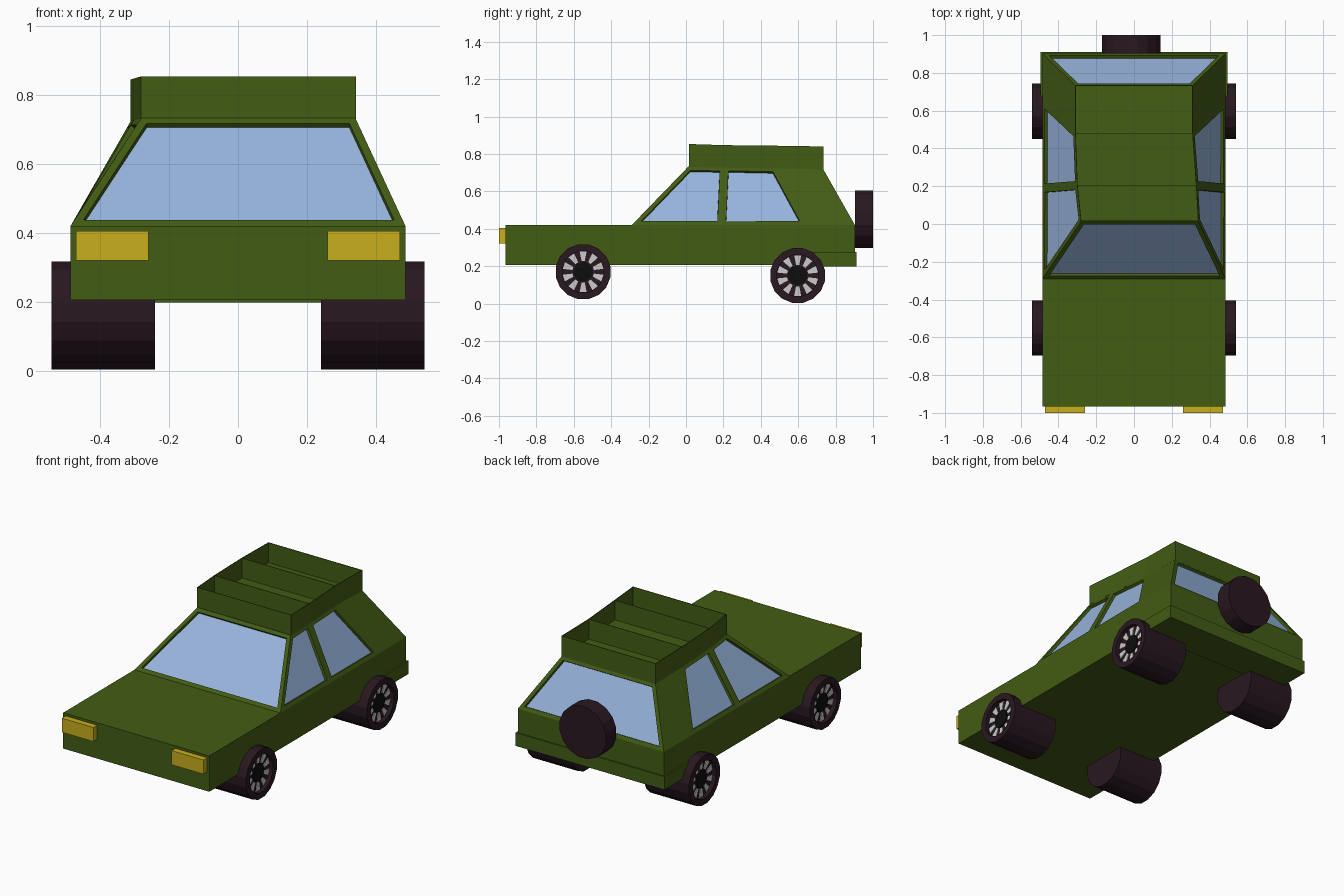
import bpy, bmesh
from math import cos, sin, pi

if "Cube" in bpy.data.objects:
    bpy.data.objects.remove(bpy.data.objects["Cube"])


def material(name, rgb):
    m = bpy.data.materials.new(name)
    m.diffuse_color = (*rgb, 1)
    m.use_nodes = True
    m.node_tree.nodes["Principled BSDF"].inputs["Base Color"].default_value = m.diffuse_color
    return m


GREEN = material("green_paint", (0.055, 0.107, 0.007))
GLASS = material("glass", (0.31, 0.46, 0.72))
YELLOW = material("lamp_yellow", (0.58, 0.43, 0.012))
RUBBER = material("rubber", (0.022, 0.009, 0.015))
SILVER = material("silver", (0.6, 0.6, 0.6))
BLACK = material("black", (0.004, 0.004, 0.004))


def finish(name, bm, mats, mirror=False, recalc=True):
    if recalc:
        bmesh.ops.recalc_face_normals(bm, faces=bm.faces)
    me = bpy.data.meshes.new(name)
    bm.to_mesh(me)
    bm.free()
    ob = bpy.data.objects.new(name, me)
    bpy.context.collection.objects.link(ob)
    for m in mats:
        me.materials.append(m)
    if mirror:
        ob.modifiers.new("mirror", 'MIRROR')
    return ob


def box(name, lo, hi, mat, mirror=False):
    bm = bmesh.new()
    for v in bmesh.ops.create_cube(bm, size=1)["verts"]:
        v.co = [lo[i] + (v.co[i] + 0.5) * (hi[i] - lo[i]) for i in range(3)]
    return finish(name, bm, [mat], mirror)


def lathe_x(bm, profile, y, z, n=16):
    """Revolve (x, radius) points about an axis along x, capping both ends."""
    rings = [[bm.verts.new((x, y + r * cos(2 * pi * (i + 0.5) / n),
                            z + r * sin(2 * pi * (i + 0.5) / n))) for i in range(n)]
             for x, r in profile]
    for a, b in zip(rings, rings[1:]):
        for i in range(n):
            j = (i + 1) % n
            bm.faces.new((a[i], a[j], b[j], b[i]))
    bm.faces.new(rings[0])
    bm.faces.new(rings[-1])


# Lower body, rear bumper band, headlights
box("lower_body", (-0.485, -0.965, 0.205), (0.485, 0.903, 0.42), GREEN)
box("rear_bumper", (-0.494, 0.68, 0.198), (0.494, 0.911, 0.277), GREEN)
box("headlight", (0.26, -1.0, 0.32), (0.47, -0.96, 0.405), YELLOW, mirror=True)

# Cabin: four stations (sill y, roof y, roof left x, roof right x, roof z)
stations = [(-0.29, 0.013, -0.28, 0.34, 0.733),
            (0.19, 0.205, -0.30, 0.33, 0.73),
            (0.645, 0.48, -0.31, 0.31, 0.725),
            (0.903, 0.733, -0.31, 0.31, 0.72)]
bm = bmesh.new()
rows = [[bm.verts.new(p) for p in ((-0.485, sy, 0.42), (xl, ry, rz),
                                   (xr, ry, rz), (0.485, sy, 0.42))]
        for sy, ry, xl, xr, rz in stations]
panes = [bm.faces.new(rows[0]), bm.faces.new(rows[3])]
for k, (a, b) in enumerate(zip(rows, rows[1:])):
    for i in range(3):
        f = bm.faces.new((a[i], a[i + 1], b[i + 1], b[i]))
        if i != 1 and k < 2:
            panes.append(f)
bmesh.ops.recalc_face_normals(bm, faces=bm.faces)
if panes[0].normal.y > 0:
    bmesh.ops.reverse_faces(bm, faces=bm.faces)
# Window frames, then recessed glass
bmesh.ops.inset_individual(bm, faces=panes, thickness=0.023, use_even_offset=True)
bmesh.ops.inset_individual(bm, faces=panes, thickness=0.001, depth=-0.016,
                           use_even_offset=True)
for f in panes:
    f.material_index = 1
finish("cabin", bm, [GREEN, GLASS], recalc=False)

# Roof rack: thin upright walls around the roof with two cross dividers
bm = bmesh.new()
posts = []
for (sy, y, xl, xr, z), top in zip(stations, (0.853, 0.847, 0.844, 0.84)):
    y = y + 0.004 if y < 0.1 else y
    posts.append([[bm.verts.new((x, y, h)) for h in (z - 0.003, top)] for x in (xl, xr)])


def wall(p, q):
    bm.faces.new((p[0], q[0], q[1], p[1]))


for left, right in posts:
    wall(left, right)
for a, b in zip(posts, posts[1:]):
    wall(a[0], b[0])
    wall(a[1], b[1])
rack = finish("roof_rack", bm, [GREEN], recalc=False)
sol = rack.modifiers.new("thickness", 'SOLIDIFY')
sol.thickness = 0.004
sol.offset = 0
sol.solidify_mode = 'NON_MANIFOLD'

# Wheels: wide tyre with recessed rim, light spokes and black hub
for name, y, z in (("front", -0.55, 0.17), ("rear", 0.597, 0.15)):
    bm = bmesh.new()
    lathe_x(bm, [(0.24, 0.149), (0.541, 0.149), (0.541, 0.112), (0.515, 0.112)], y, z)
    finish(name + "_tyre", bm, [RUBBER], mirror=True)

    bm = bmesh.new()
    lathe_x(bm, [(0.514, 0.052), (0.522, 0.052)], y, z)
    finish(name + "_hub", bm, [BLACK], mirror=True)

    bm = bmesh.new()
    for s in range(10):
        a = 2 * pi * (s + 0.5) / 10
        pts = ((0.058, a - 0.15), (0.11, a - 0.17), (0.11, a + 0.17), (0.058, a + 0.15))
        f = bm.faces.new([bm.verts.new((0.515, y + r * cos(t), z + r * sin(t)))
                          for r, t in pts])
        ext = bmesh.ops.extrude_face_region(bm, geom=[f])["geom"]
        for v in ext:
            if isinstance(v, bmesh.types.BMVert):
                v.co.x += 0.004
    finish(name + "_spokes", bm, [SILVER], mirror=True)

# Spare wheel on the tailgate (lathed along x, then turned to face back)
bm = bmesh.new()
lathe_x(bm, [(0.903, 0.157), (1.0, 0.157)], 0.015, 0.45)
for v in bm.verts:
    v.co.x, v.co.y = -v.co.y, v.co.x
finish("spare_wheel", bm, [RUBBER])
